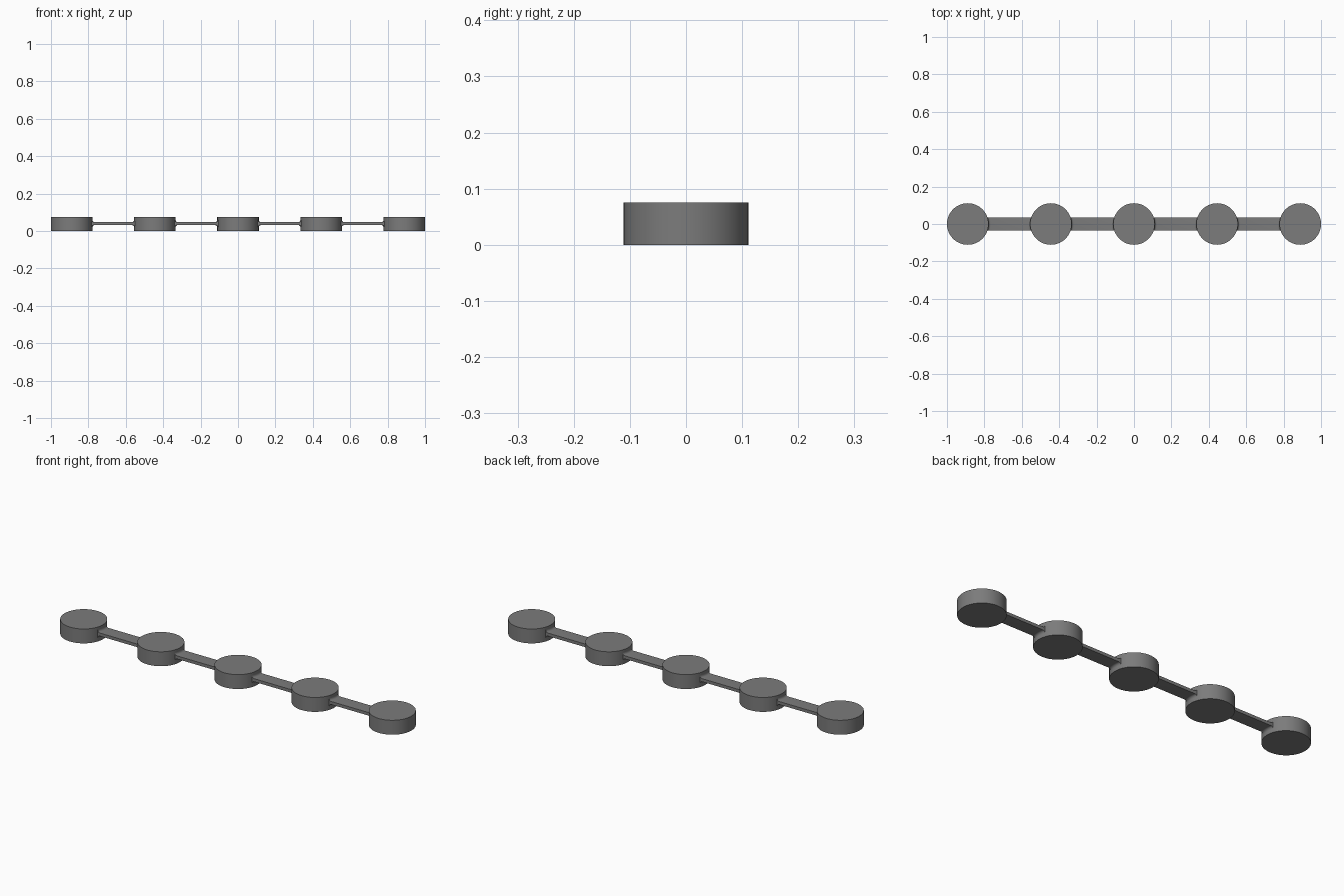
import bpy, math

if "Cube" in bpy.data.objects:
    bpy.data.objects.remove(bpy.data.objects["Cube"])

R, H, STEP = 0.111, 0.075, 0.4445      # disc radius, height, spacing
MID, HALF_T, HALF_W = 0.039, 0.008, 0.035  # strap level, half thickness, half width
FLARE = 0.012                          # fillet size where strap meets disc

grey = bpy.data.materials.new("mid grey")
grey.diffuse_color = (0.2, 0.2, 0.2, 1)
grey.use_nodes = True
grey.node_tree.nodes["Principled BSDF"].inputs["Base Color"].default_value = grey.diffuse_color


def smooth(obj):
    obj.data.materials.append(grey)
    bpy.ops.object.select_all(action='DESELECT')
    obj.select_set(True)
    bpy.context.view_layer.objects.active = obj
    bpy.ops.object.shade_smooth_by_angle(angle=math.radians(35))


def strap(name, cx):
    # sections follow the disc curve at both ends, thickening into the disc
    radii = [(R - 0.004, HALF_T + FLARE)]
    for k in range(6):
        a = k / 5 * math.pi / 2
        radii.append((R + FLARE * (1 - math.cos(a)),
                      HALF_T + FLARE * (1 - math.sin(a))))
    sections = [(-1, r, t) for r, t in radii] + [(1, r, t) for r, t in reversed(radii)]
    n = 9
    ys = [-HALF_W + 2 * HALF_W * i / (n - 1) for i in range(n)]
    verts, faces = [], []
    for side, r, t in sections:
        for sign in (1, -1):
            for y in (ys if sign > 0 else ys[::-1]):
                x = cx + side * (STEP / 2 - math.sqrt(r * r - y * y))
                verts.append((x, y, MID + sign * t))
    ring = 2 * n
    for s in range(len(sections) - 1):
        for i in range(ring):
            j = (i + 1) % ring
            faces.append((s * ring + i, s * ring + j,
                          (s + 1) * ring + j, (s + 1) * ring + i))
    mesh = bpy.data.meshes.new(name)
    mesh.from_pydata(verts, [], faces)
    obj = bpy.data.objects.new(name, mesh)
    bpy.context.collection.objects.link(obj)
    # make normals face outward
    import bmesh
    bm = bmesh.new()
    bm.from_mesh(mesh)
    bmesh.ops.holes_fill(bm, edges=[e for e in bm.edges if e.is_boundary], sides=0)
    bmesh.ops.recalc_face_normals(bm, faces=bm.faces)
    bm.to_mesh(mesh)
    bm.free()
    smooth(obj)


# five round discs in a row
for i in range(5):
    bpy.ops.mesh.primitive_cylinder_add(vertices=96, radius=R, depth=H,
                                        location=((i - 2) * STEP, 0, H / 2))
    disc = bpy.context.object
    disc.name = f"disc_{i + 1}"
    smooth(disc)

# four thin straps between them
for i in range(4):
    strap(f"strap_{i + 1}", (i - 1.5) * STEP)
